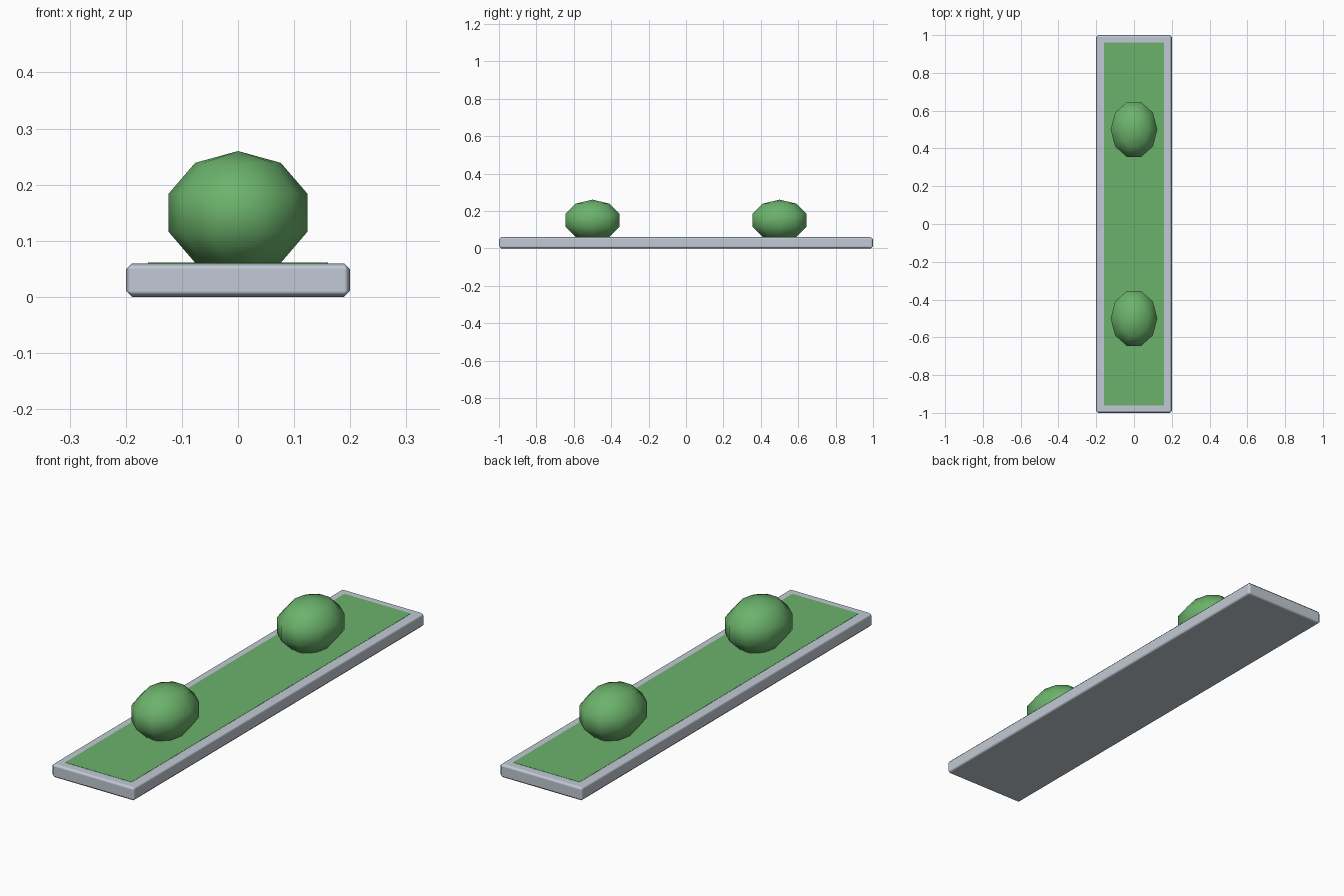
import bpy
import math

cube = bpy.data.objects.get("Cube")
if cube:
    bpy.data.objects.remove(cube, do_unlink=True)


def make_material(name, color):
    mat = bpy.data.materials.new(name)
    mat.use_nodes = True
    mat.diffuse_color = color
    for node in mat.node_tree.nodes:
        if node.type == "BSDF_PRINCIPLED":
            node.inputs["Base Color"].default_value = color
    return mat


stone = make_material("pale_stone", (0.54, 0.59, 0.66, 1))
green = make_material("leaf_green", (0.15, 0.45, 0.15, 1))


def finish(name, mat):
    obj = bpy.context.object
    obj.name = name
    obj.data.materials.append(mat)
    bpy.ops.object.transform_apply(location=False, rotation=True, scale=True)
    return obj


def box(name, size, z, mat):
    bpy.ops.mesh.primitive_cube_add(size=1, location=(0, 0, z))
    bpy.context.object.scale = size
    return finish(name, mat)


def bush(name, y):
    # Faceted ball with a corner on the x axis, stretched along y
    bpy.ops.mesh.primitive_uv_sphere_add(segments=10, ring_count=5, radius=1, location=(0, y, 0.15))
    bpy.context.object.rotation_euler.z = math.pi / 2
    bpy.ops.object.transform_apply(location=False, rotation=True, scale=False)
    bpy.context.object.scale = (0.13, 0.16, 0.11)
    finish(name, green)
    bpy.ops.object.shade_smooth()


# Stone kerb with chamfered edges
kerb = box("median_kerb", (0.4, 2, 0.06), 0.03, stone)
bpy.ops.object.shade_smooth()
bevel = kerb.modifiers.new("chamfer", "BEVEL")
bevel.width = 0.011
bevel.segments = 1
bevel.harden_normals = True

# Grass strip, nearly flush with the kerb top
box("grass_strip", (0.32, 1.92, 0.006), 0.058, green)

# Bushes
bush("front_bush", -0.5)
bush("back_bush", 0.5)
